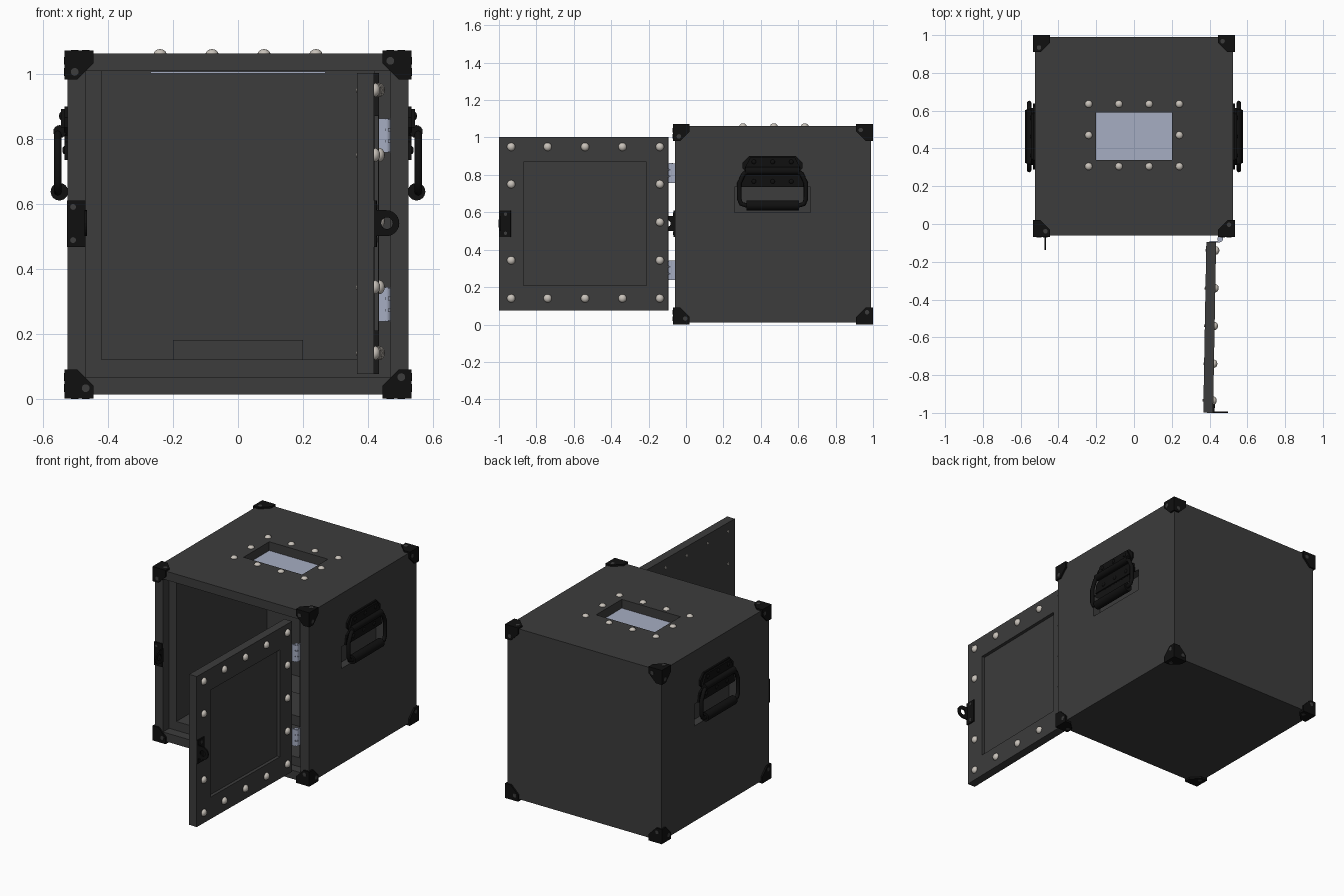
import bpy, bmesh, math
from mathutils import Vector, Matrix

if "Cube" in bpy.data.objects:
    bpy.data.objects.remove(bpy.data.objects["Cube"])


def material(name, r, g, b):
    m = bpy.data.materials.new(name)
    m.diffuse_color = (r, g, b, 1)
    m.use_nodes = True
    m.node_tree.nodes["Principled BSDF"].inputs["Base Color"].default_value = m.diffuse_color
    return m


GREY = material("charcoal_panel", 0.045, 0.045, 0.045)
BLACK = material("black_metal", 0.005, 0.005, 0.005)
STEEL = material("blue_steel", 0.38, 0.42, 0.54)
BOLT = material("pale_bolt", 0.58, 0.54, 0.49)


def finish(name, bm, mat, smooth=False):
    bmesh.ops.recalc_face_normals(bm, faces=bm.faces)
    me = bpy.data.meshes.new(name)
    bm.to_mesh(me)
    bm.free()
    me.materials.append(mat)
    ob = bpy.data.objects.new(name, me)
    bpy.context.collection.objects.link(ob)
    if smooth:
        bpy.ops.object.select_all(action='DESELECT')
        ob.select_set(True)
        bpy.context.view_layer.objects.active = ob
        bpy.ops.object.shade_smooth_by_angle(angle=math.radians(40))
    return ob


def box(name, x0, x1, y0, y1, z0, z1, mat):
    bm = bmesh.new()
    bmesh.ops.create_cube(bm, size=1)
    for v in bm.verts:
        v.co = ((x0 + x1) / 2 + v.co.x * (x1 - x0),
                (y0 + y1) / 2 + v.co.y * (y1 - y0),
                (z0 + z1) / 2 + v.co.z * (z1 - z0))
    return finish(name, bm, mat)


def prism(name, axis, pts, d0, d1, mat):
    # outline in the two remaining axes, extruded from d0 to d1 along axis (0, 1 or 2)
    def at(p, d):
        c = list(p)
        c.insert(axis, d)
        return c
    bm = bmesh.new()
    lo = [bm.verts.new(at(p, d0)) for p in pts]
    hi = [bm.verts.new(at(p, d1)) for p in pts]
    n = len(pts)
    bm.faces.new(lo)
    bm.faces.new(hi)
    for i in range(n):
        j = (i + 1) % n
        bm.faces.new((lo[i], lo[j], hi[j], hi[i]))
    return finish(name, bm, mat)


def rod(name, a, b, r, mat, seg=16):
    a, b = Vector(a), Vector(b)
    d = b - a
    bm = bmesh.new()
    bmesh.ops.create_cone(bm, cap_ends=True, segments=seg, radius1=r, radius2=r, depth=d.length,
                          matrix=Matrix.Translation((a + b) / 2) @ d.to_track_quat('Z', 'Y').to_matrix().to_4x4())
    return finish(name, bm, mat, True)


def dome(name, pos, size, mat):
    bm = bmesh.new()
    bmesh.ops.create_uvsphere(bm, u_segments=16, v_segments=10, radius=1,
                              matrix=Matrix.Translation(pos) @ Matrix.Diagonal((*size, 1)))
    return finish(name, bm, mat, True)


def cut(ob, cutter):
    mod = ob.modifiers.new("cut", 'BOOLEAN')
    mod.operation = 'DIFFERENCE'
    mod.solver = 'EXACT'
    mod.object = cutter
    bpy.ops.object.select_all(action='DESELECT')
    ob.select_set(True)
    bpy.context.view_layer.objects.active = ob
    bpy.ops.object.modifier_apply(modifier=mod.name)
    bpy.data.objects.remove(cutter)


def tab_outline(base, centre, z, r):
    # straight base with a half-round end
    s = 1 if centre > base else -1
    arc = [math.radians(-90 + 15 * i) for i in range(13)]
    return [(base, z + r), (base, z - r)] + [(centre + s * r * math.cos(a), z + r * math.sin(a)) for a in arc]


# Case body with door rebate, inner cavity, top window and hand pockets
case = box("case_body", -.525, .525, -.06, .99, .012, 1.062, GREY)
cut(case, box("rebate_cutter", -.47, .47, -.2, 0, .065, 1.008, GREY))
cut(case, box("cavity_cutter", -.42, .42, -.03, .88, .12, 1.008, GREY))
cut(case, box("window_cutter", -.2, .2, .34, .59, .9, 1.2, GREY))
for s in (-1, 1):
    cut(case, box("pocket_cutter", min(s * .475, s * .7), max(s * .475, s * .7), .26, .665, .6, .735, GREY))
box("window_pane", -.27, .27, .27, .66, 1.001, 1.0075, STEEL)
box("floor_block", -.2, .2, .34, .59, .12, .18, GREY)
for x in (-.24, -.08, .08, .24):
    for y in (.305, .47, .635):
        if y != .47 or abs(x) > .2:
            dome("window_bolt", (x, y, 1.06), (.02, .02, .016), BOLT)

# Corner guards: three clipped plates and three screws each
LO, HI, MID = (-.535, -.07, 0), (.535, 1.0, 1.072), (0, .465, .536)
SHAPE = [(0, 0), (.09, 0), (.09, .04), (.04, .09), (0, .09)]
for sx in (-1, 1):
    for sy in (-1, 1):
        for sz in (-1, 1):
            sg = (sx, sy, sz)
            c = [HI[i] if sg[i] > 0 else LO[i] for i in range(3)]
            for ax in range(3):
                u, v = [i for i in range(3) if i != ax]
                pts = [(c[u] - sg[u] * a, c[v] - sg[v] * b) for a, b in SHAPE]
                prism("corner_guard", ax, pts, c[ax], c[ax] - sg[ax] * .014, BLACK)
                long_axis = (ax + 1) % 3 if sx * sy * sz > 0 else (ax + 2) % 3
                p = [0, 0, 0]
                for k in (u, v):
                    p[k] = c[k] - sg[k] * (.066 if k == long_axis else .032)
                q = list(p)
                p[ax], q[ax] = c[ax] - sg[ax] * .005, c[ax] + sg[ax] * .001
                rod("corner_screw", p, q, .012, GREY)

# Side carrying handles
CY = .463
for s in (-1, 1):
    plate = [(CY + a, z) for a, z in ((-.175, .735), (.175, .735), (.165, .79), (.135, .81),
                                      (.16, .835), (.16, .865), (.125, .9), (-.125, .9),
                                      (-.16, .865), (-.16, .835), (-.135, .81), (-.165, .79))]
    prism("handle_plate", 0, plate, s * .52, s * .535, BLACK)
    prism("handle_hood", 0, [(CY + a, z) for a, z in ((-.15, .835), (.15, .835), (.12, .892), (-.12, .892))],
          s * .53, s * .545, BLACK)
    rod("handle_pivot", (s * .549, CY - .145, .822), (s * .549, CY + .145, .822), .02, BLACK)
    rod("handle_grip", (s * .55, CY - .14, .637), (s * .55, CY + .14, .637), .027, BLACK, 24)
    cu = bpy.data.curves.new("handle_loop", 'CURVE')
    cu.dimensions = '3D'
    cu.bevel_depth = .012
    cu.bevel_resolution = 2
    sp = cu.splines.new('POLY')
    half = [(.13, .82), (.155, .805), (.178, .755), (.178, .67), (.168, .645), (.14, .637)]
    path = half + [(-a, z) for a, z in reversed(half)]
    sp.points.add(len(path) - 1)
    for p, (a, z) in zip(sp.points, path):
        p.co = (s * .555, CY + a, z, 1)
    cu.materials.append(BLACK)
    bpy.context.collection.objects.link(bpy.data.objects.new("handle_loop", cu))
    for a in (-.1, 0, .1):
        for z in (.765, .87):
            dome("handle_rivet", (s * (.535 if z < .8 else .545), CY + a, z), (.006, .012, .012), BLACK)

# Hasp on the case front
box("case_hasp_plate", -.527, -.47, -.068, -.06, .467, .61, BLACK)
tab = prism("case_hasp_tab", 0, tab_outline(-.06, -.098, .54, .04), -.473, -.465, BLACK)
cut(tab, rod("hole_cutter", (-.6, -.1, .54), (-.3, -.1, .54), .018, BLACK))
for z in (.488, .59):
    rod("case_hasp_screw", (-.508, -.06, z), (-.508, -.0695, z), .009, GREY)

# Hinges: barrel with knuckles, one leaf on the case and one on the door edge
for z in (.29, .81):
    rod("hinge_pin", (.456, -.08, z - .053), (.456, -.08, z + .053), .011, STEEL)
    for k in (-.036, 0, .036):
        rod("hinge_knuckle", (.456, -.08, z + k - .014), (.456, -.08, z + k + .014), .015, STEEL)
    box("hinge_case_leaf", .463, .47, -.085, -.005, z - .052, z + .052, STEEL)
    box("hinge_door_leaf", .4, .456, -.097, -.089, z - .052, z + .052, STEEL)

# Open door, built square to the case and then swung slightly
door = box("door", .383, .435, -1.0, -.095, .075, 1.003, GREY)
cut(door, box("panel_cutter", .415, .6, -.87, -.21, .21, .87, GREY))
parts = [door]
for y in (-.935, -.74, -.54, -.34, -.14):
    for z in (.14, .343, .547, .75, .95):
        edge = z in (.14, .95) or y == -.14 or y == -.935
        if edge and not (y == -.935 and z == .547):
            parts.append(dome("door_bolt", (.435, y, z), (.018, .022, .022), BOLT))
            parts.append(rod("door_bolt_end", (.379, y, z), (.39, y, z), .007, BOLT, 8))
parts.append(box("door_hasp_plate", .435, .443, -1.0, -.937, .467, .61, BLACK))
ring = prism("door_hasp_tab", 1, tab_outline(.435, .473, .54, .04), -1.0, -.992, BLACK)
cut(ring, rod("hole_cutter", (.475, -1.1, .54), (.475, -.9, .54), .018, BLACK))
parts.append(ring)
for z in (.488, .59):
    parts.append(rod("door_hasp_screw", (.435, -.965, z), (.4445, -.965, z), .009, GREY))
pivot = Vector((.435, -.09, 0))
swing = Matrix.Translation(pivot) @ Matrix.Rotation(-.018, 4, 'Z') @ Matrix.Translation(-pivot)
for ob in parts:
    ob.data.transform(swing)
